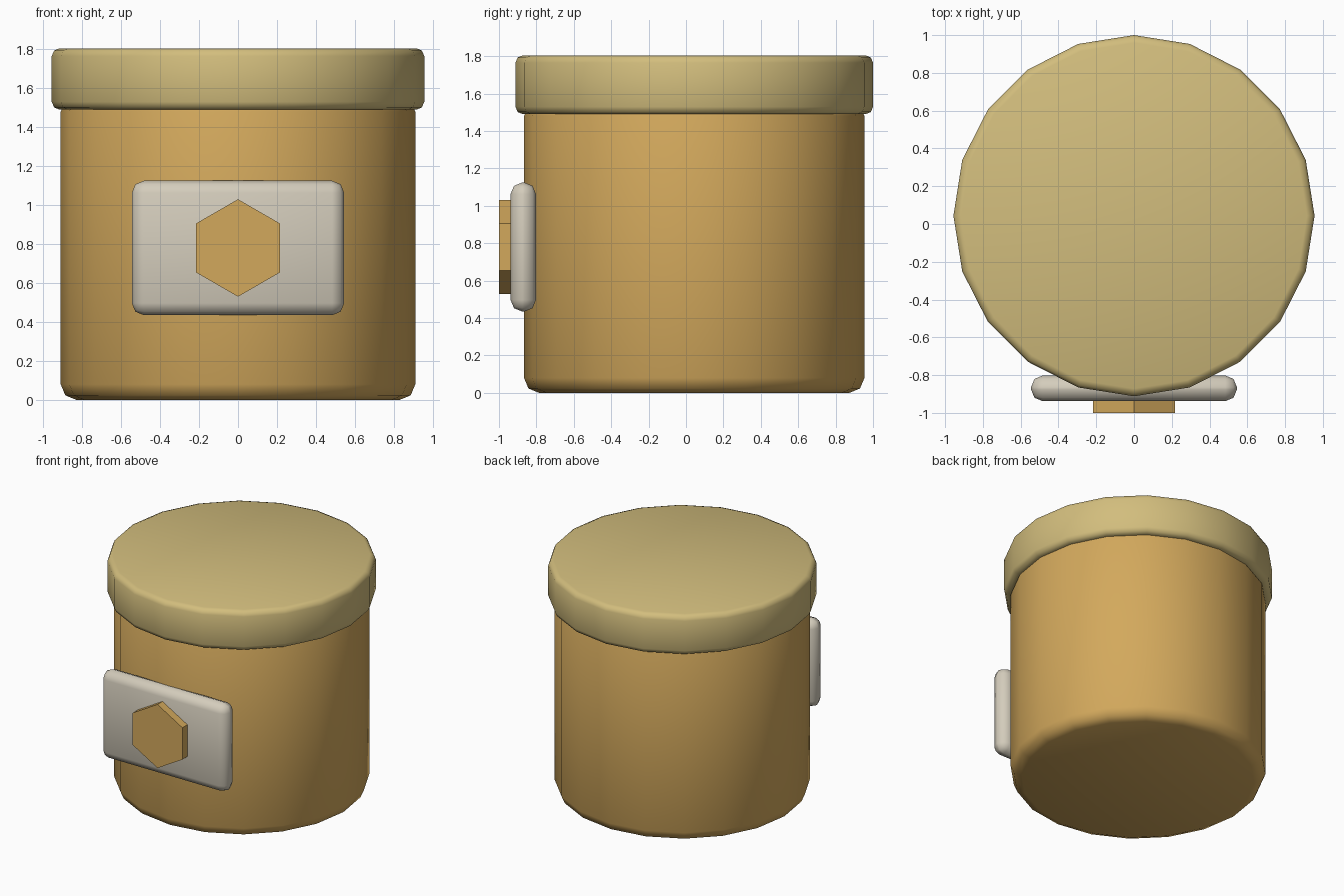
import bpy
import math

cube = bpy.data.objects.get("Cube")
if cube:
    bpy.data.objects.remove(cube, do_unlink=True)

AXIS_Y = 0.044    # centre line of the jar
EMBLEM_Z = 0.78   # height of the plate and badge


def material(name, color):
    mat = bpy.data.materials.new(name)
    mat.use_nodes = True
    mat.diffuse_color = (*color, 1)
    bsdf = next(n for n in mat.node_tree.nodes if n.type == "BSDF_PRINCIPLED")
    bsdf.inputs["Base Color"].default_value = (*color, 1)
    return mat


def finish(obj, name, mat, bevel=0):
    """Name, colour and optionally round off a part."""
    obj.name = name
    obj.data.materials.append(mat)
    bpy.ops.object.transform_apply(location=False, rotation=True, scale=True)
    if bevel:
        mod = obj.modifiers.new("rounded_edges", "BEVEL")
        mod.width = bevel
        mod.segments = 2
        mod.limit_method = "ANGLE"
        mod.angle_limit = math.radians(30)
        bpy.ops.object.modifier_apply(modifier=mod.name)
        bpy.ops.object.shade_smooth_by_angle(angle=math.radians(50))


def drum(name, radius, bottom, top, mat, bevel):
    """Upright twenty-sided cylinder with rounded rims."""
    bpy.ops.mesh.primitive_cylinder_add(
        vertices=20, radius=radius, depth=top - bottom,
        location=(0, AXIS_Y, (top + bottom) / 2))
    finish(bpy.context.object, name, mat, bevel)


ochre = material("ochre", (0.65, 0.395, 0.108))
khaki = material("khaki", (0.645, 0.51, 0.205))
stone = material("pale stone", (0.655, 0.605, 0.50))

# Jar and its overhanging lid
drum("jar_body", 0.91, 0, 1.56, ochre, 0.08)
drum("lid", 0.956, 1.49, 1.805, khaki, 0.04)

# Rounded label plate on the front
bpy.ops.mesh.primitive_cube_add(size=1, location=(0, -0.87, EMBLEM_Z))
bpy.context.object.scale = (1.09, 0.136, 0.69)
finish(bpy.context.object, "label_plate", stone, 0.062)

# Flat hexagonal badge, point up
bpy.ops.mesh.primitive_cylinder_add(
    vertices=6, radius=0.25, depth=0.12,
    location=(0, -0.94, EMBLEM_Z), rotation=(math.pi / 2, 0, 0))
finish(bpy.context.object, "hexagon_badge", ochre)
